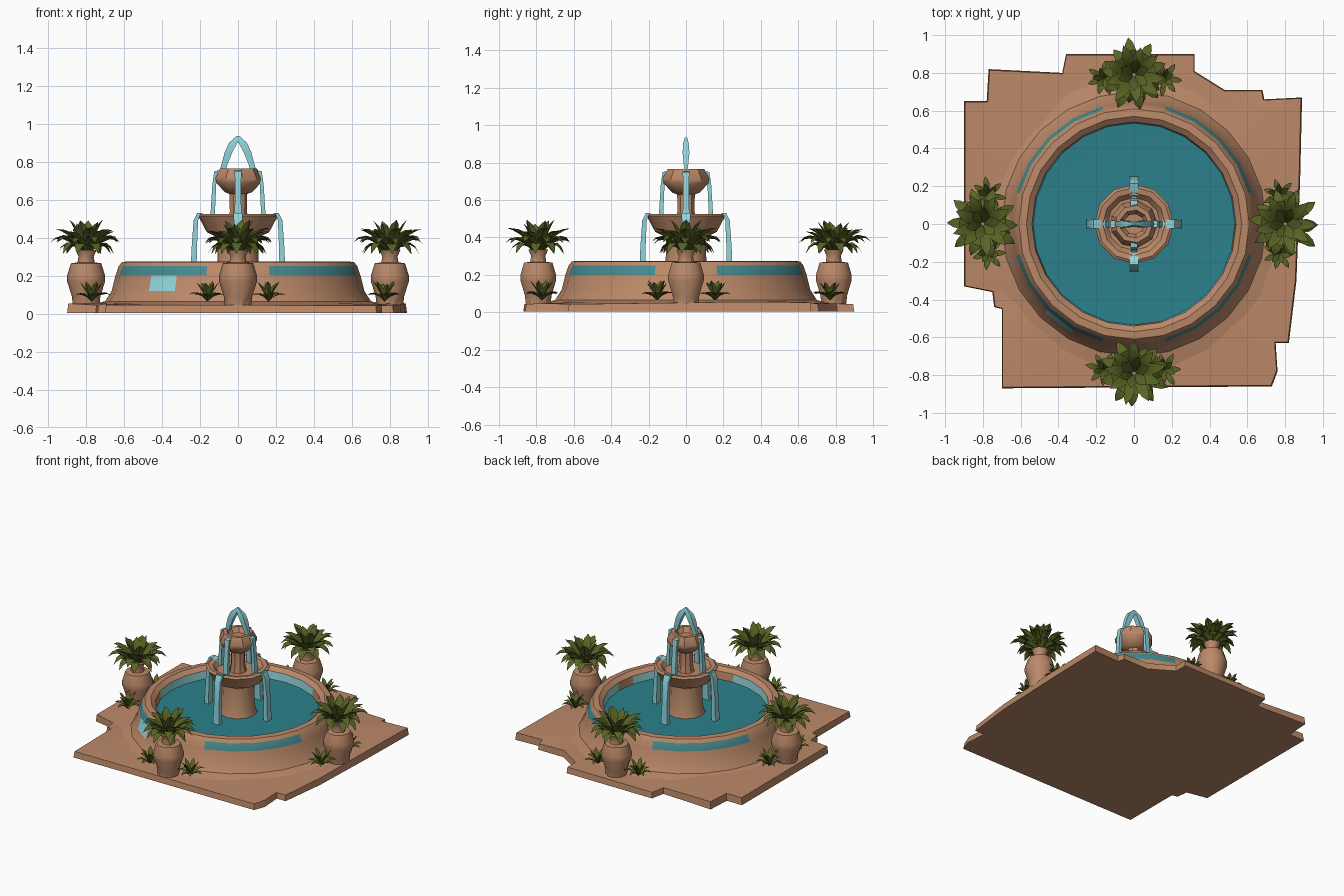
import bpy, bmesh, math, random
from mathutils import Vector

if "Cube" in bpy.data.objects:
    bpy.data.objects.remove(bpy.data.objects["Cube"])

random.seed(4)


def mat(name, r, g, b):
    m = bpy.data.materials.new(name)
    m.diffuse_color = (r, g, b, 1)
    m.use_nodes = True
    m.node_tree.nodes["Principled BSDF"].inputs["Base Color"].default_value = m.diffuse_color
    return m


CLAY = mat("terracotta", 0.50, 0.25, 0.14)
WATER = mat("deep_water", 0.025, 0.22, 0.26)
FOAM = mat("pale_water", 0.28, 0.66, 0.70)
STAIN = mat("teal_stain", 0.06, 0.25, 0.27)
LEAF = mat("leaf_green", 0.10, 0.125, 0.018)


def finish(name, bm, mats, angle=35):
    bmesh.ops.remove_doubles(bm, verts=bm.verts, dist=1e-5)
    bmesh.ops.recalc_face_normals(bm, faces=bm.faces)
    me = bpy.data.meshes.new(name)
    bm.to_mesh(me)
    bm.free()
    for m in mats:
        me.materials.append(m)
    me.shade_smooth()
    me.set_sharp_from_angle(angle=math.radians(angle))
    ob = bpy.data.objects.new(name, me)
    bpy.context.collection.objects.link(ob)
    return ob


def lathe(name, profile, sides, mats, centre=(0, 0), rule=None, angle=35):
    """Revolve (radius, z) points; rule(segment, row) picks the material."""
    bm = bmesh.new()
    rings = []
    for r, z in profile:
        rings.append([bm.verts.new((centre[0] + r * math.cos(2 * math.pi * i / sides),
                                    centre[1] + r * math.sin(2 * math.pi * i / sides), z))
                      for i in range(sides)])
    for k in range(len(rings) - 1):
        for i in range(sides):
            j = (i + 1) % sides
            f = bm.faces.new((rings[k][i], rings[k][j], rings[k + 1][j], rings[k + 1][i]))
            if rule:
                f.material_index = rule(i, k)
    bmesh.ops.dissolve_degenerate(bm, dist=1e-5, edges=bm.edges)
    return finish(name, bm, mats, angle)


def loft(bm, rings):
    """Skin a list of four-point rings into a closed strip."""
    vs = [[bm.verts.new(p) for p in ring] for ring in rings]
    for a, b in zip(vs, vs[1:]):
        for i in range(4):
            bm.faces.new((a[i], a[(i + 1) % 4], b[(i + 1) % 4], b[i]))
    bm.faces.new(vs[0])
    bm.faces.new(vs[-1])


def stream(bm, ang, path):
    """Falling water: path of (radius, z, half width, half thickness)."""
    d = Vector((math.cos(ang), math.sin(ang), 0))
    t = Vector((-d.y, d.x, 0))
    rings = []
    for r, z, w, h in path:
        c = d * r + Vector((0, 0, z))
        rings.append([c - t * w - d * h, c + t * w - d * h, c + t * w + d * h, c - t * w + d * h])
    loft(bm, rings)


def rosette(name, base, rings, width):
    """Rings of pointed leaves: (count, control (r, z), tip (r, z))."""
    bm = bmesh.new()
    base = Vector(base)
    for n, ctrl, tip in rings:
        start = random.random()
        for i in range(n):
            a = 2 * math.pi * (i + start + random.uniform(-.15, .15)) / n
            d = Vector((math.cos(a), math.sin(a), 0))
            t = Vector((-d.y, d.x, 0))
            s = random.uniform(.9, 1.06)
            sec = []
            for u, w in ((0, .3), (.3, .7), (.6, 1), (.82, .7), (1, .03)):
                r = (2 * u * (1 - u) * ctrl[0] + u * u * tip[0]) * s
                z = (2 * u * (1 - u) * ctrl[1] + u * u * tip[1]) * s
                c = base + d * r + Vector((0, 0, z))
                h = width * w
                up = Vector((0, 0, .22 * h)) - d * .12 * h
                sec.append([c - t * h + up, c + up * .5, c + t * h + up, c - up])
            loft(bm, sec)
    return finish(name, bm, [LEAF], 30)


# uneven paving slab
outline = [(-.70, -.87), (.73, -.86), (.76, -.78), (.75, -.63), (.82, -.63), (.86, -.3),
           (.88, .25), (.89, .67), (.69, .66), (.68, .71), (.48, .71), (.32, .81), (.32, .90),
           (-.36, .90), (-.38, .80), (-.77, .82), (-.78, .65), (-.90, .65), (-.90, -.33),
           (-.75, -.36), (-.74, -.44), (-.70, -.45)]
bm = bmesh.new()
low = [bm.verts.new((x, y, 0.003)) for x, y in outline]
high = [bm.verts.new((x * .993, y * .993, random.uniform(.042, .056))) for x, y in outline]
bm.faces.new(low[::-1])
hub = bm.verts.new((0, 0, .07))
for i in range(len(outline)):
    j = (i + 1) % len(outline)
    bm.faces.new((low[i], low[j], high[j], high[i]))
    bm.faces.new((high[i], high[j], hub))
finish("paving_slab", bm, [CLAY])


# round basin wall with stained outer band and wet inner wall
def wall_rule(i, k):
    if k == 3 and i % 6 not in (0, 5):
        return 1
    if k == 2 and i == 15:
        return 2
    if k == 7 and i % 5 != 3:
        return 2
    return 0


lathe("basin_wall", [(.79, .045), (.70, .065), (.665, .12), (.645, .20), (.628, .25), (.61, .272),
                     (.57, .275), (.54, .25), (.53, .16)],
      24, [CLAY, STAIN, FOAM], rule=wall_rule)

# pool water
lathe("pool_water", [(.537, .195), (.35, .19), (0, .195)], 24, [WATER])

# two-tier pedestal
lathe("lower_tier", [(.135, .17), (.11, .24), (.105, .40), (.165, .43), (.21, .515), (.195, .525),
                     (.165, .52), (.14, .49), (.05, .485)], 12, [CLAY])
lathe("upper_tier", [(.058, .48), (.046, .54), (.048, .63), (.075, .64), (.122, .69), (.126, .715),
                     (.10, .765), (.075, .765), (.055, .73), (0, .725)], 9, [CLAY])

# falling streams and top jet
bm = bmesh.new()
for q in range(4):
    a = q * math.pi / 2
    stream(bm, a, [(.16, .515, .025, .008), (.205, .53, .025, .01), (.222, .49, .022, .012),
                   (.23, .35, .02, .014), (.235, .19, .025, .016)])
    stream(bm, a, [(.085, .755, .018, .008), (.115, .75, .018, .01), (.125, .68, .016, .01),
                   (.135, .49, .018, .012)])
finish("falling_streams", bm, [FOAM])
bm = bmesh.new()
for a in (0, math.pi):
    stream(bm, a, [(0, .935, .006, .008), (.025, .90, .016, .022), (.05, .85, .018, .02),
                   (.07, .79, .012, .016), (.09, .72, .012, .014)])
finish("top_jet", bm, [FOAM])

# four potted plants, each with two small ground plants beside it
BIG = [(9, (.10, .12), (.15, .01)), (10, (.12, .15), (.19, .07)),
       (9, (.07, .13), (.165, .14)), (6, (.03, .11), (.085, .18))]
SMALL = [(7, (.05, .06), (.095, .035)), (6, (.025, .06), (.06, .10))]
for side, (x, y) in {"front": (0, -.79), "back": (0, .79), "left": (-.80, 0), "right": (.80, 0)}.items():
    lathe(side + "_pot", [(0, .04), (.07, .045), (.075, .09), (.10, .17), (.10, .20), (.08, .265),
                          (.045, .27), (.04, .30), (.055, .335), (0, .34)], 10, [CLAY], (x, y))
    rosette(side + "_palm", (x, y, .305), BIG, .03)
    for s in (-1, 1):
        ox, oy = (s * .16, 0) if x == 0 else (0, s * .155)
        rosette(side + "_small_plant", (x * .965 + ox, y * .975 + oy, .065), SMALL, .016)
